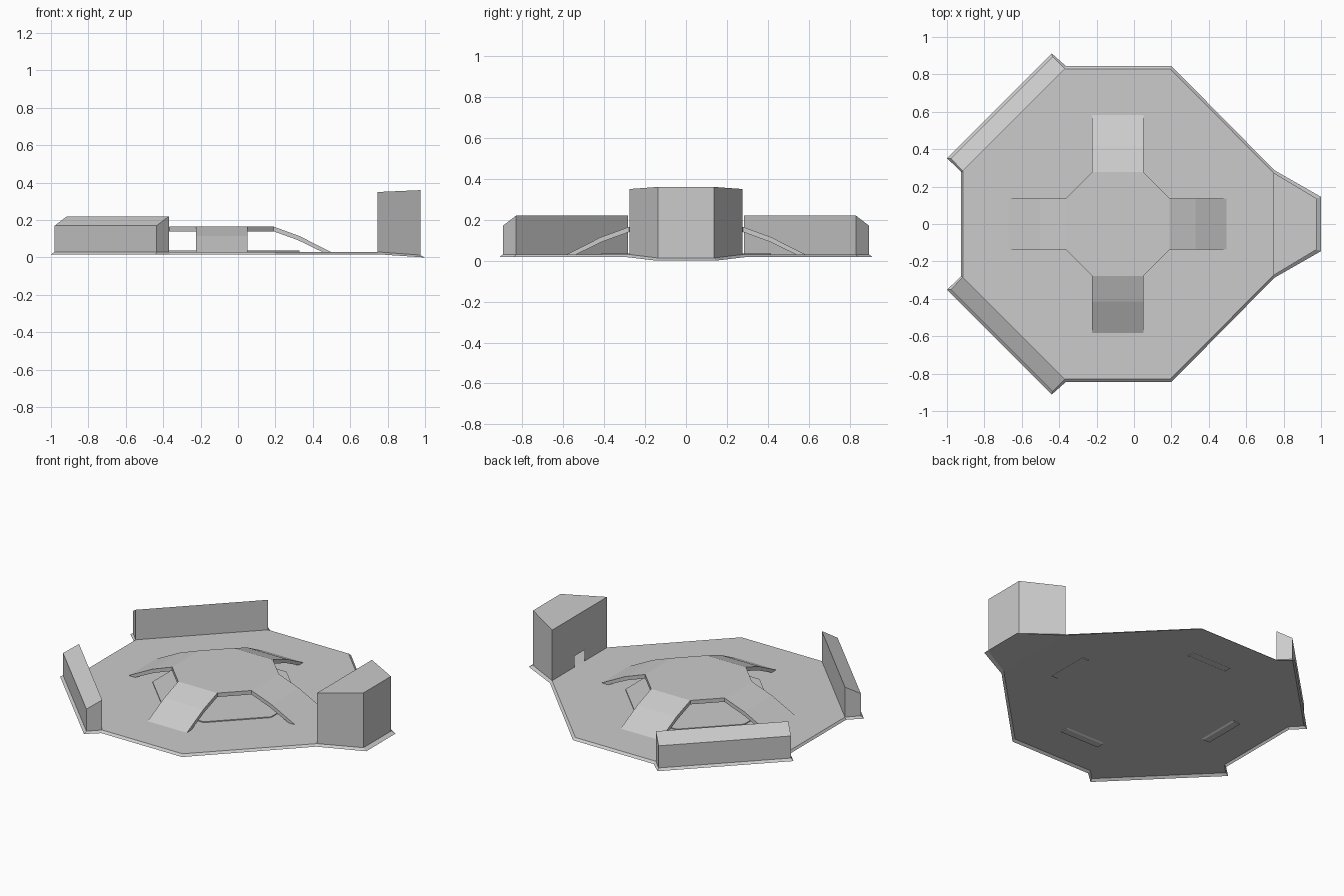
import bpy, bmesh
from math import pi
from mathutils import Matrix, Vector

if "Cube" in bpy.data.objects:
    bpy.data.objects.remove(bpy.data.objects["Cube"])

CX, FLOOR = -0.0875, 0.03


def make(name, polys):
    """Build one flat-shaded object from a list of polygons."""
    bm = bmesh.new()
    for p in polys:
        bm.faces.new([bm.verts.new(v) for v in p])
    bmesh.ops.remove_doubles(bm, verts=bm.verts, dist=0.0005)
    bmesh.ops.recalc_face_normals(bm, faces=bm.faces)
    me = bpy.data.meshes.new(name)
    bm.to_mesh(me)
    bm.free()
    ob = bpy.data.objects.new(name, me)
    bpy.context.collection.objects.link(ob)
    return ob


def band(a, b, closed=True):
    """Quads joining two matching loops of points."""
    n = len(a)
    return [[a[i], a[(i + 1) % n], b[(i + 1) % n], b[i]]
            for i in range(n if closed else n - 1)]


def octagon(r, w, z):
    pts = [(r, -w), (r, w), (w, r), (-w, r), (-r, w), (-r, -w), (-w, -r), (w, -r)]
    return [Vector((CX + x, y, z)) for x, y in pts]


def mirrored(half):
    return half + [(x, -y, z) for x, y, z in reversed(half)]


# Base plate: open-bottomed sheet with a sloping rim and a dipping ramp
top = mirrored([(0.975, 0.137, 0.013), (0.745, 0.275, FLOOR), (0.193, 0.83, FLOOR),
                (-0.37, 0.83, FLOOR), (-0.435, 0.895, FLOOR),
                (-0.98, 0.35, FLOOR), (-0.915, 0.283, FLOOR)])
low = mirrored([(1.0, 0.145, 0.0), (0.75, 0.288, 0.017), (0.2, 0.845, 0.017),
                (-0.365, 0.845, 0.017), (-0.44, 0.912, 0.017),
                (-1.0, 0.352, 0.017), (-0.925, 0.28, 0.017)])
make("base_plate", [top[1:-1], [top[0], top[1], top[-2], top[-1]]] + band(top, low))

# Low octagonal platform under the canopy
a, b = octagon(0.415, 0.137, FLOOR), octagon(0.415, 0.137, 0.036)
make("floor_platform", [b] + band(a, b))

# Canopy: octagonal roof with four bent legs
R, W = 0.2775, 0.137
hi, lo = octagon(R, W, 0.165), octagon(R, W, 0.14)
polys = [hi, lo] + [q for i, q in enumerate(band(lo, hi)) if i % 2]
upper = [(R, 0.165), (R + 0.138, 0.115), (R + 0.315, 0.025)]
lower = [(R, 0.14), (R + 0.13, 0.093), (R + 0.27, 0.025)]
for k in range(4):
    m = Matrix.Translation((CX, 0, 0)) @ Matrix.Rotation(k * pi / 2, 4, 'Z')
    ul, ur = ([m @ Vector((x, s * W, z)) for x, z in upper] for s in (-1, 1))
    ll, lr = ([m @ Vector((x, s * W, z)) for x, z in lower] for s in (-1, 1))
    for p, q in ((ul, ur), (ll, lr), (ul, ll), (ur, lr)):
        polys += band(p, q, False)
    polys.append([ul[-1], ur[-1], lr[-1], ll[-1]])
make("canopy", polys)

# Two diagonal barrier walls with sloping tops
for s, side in ((1, "back"), (-1, "front")):
    def end(inner, outer):
        (ix, iy), (ox, oy) = inner, outer
        return [(ix, s * iy, FLOOR), (ix, s * iy, 0.22),
                (ox, s * oy, 0.17), (ox, s * oy, FLOOR)]
    e1 = end((-0.37, 0.83), (-0.435, 0.895))
    e2 = end((-0.915, 0.283), (-0.98, 0.35))
    make(side + "_barrier_wall", [e1, e2] + band(e1, e2))

# Hollow tower with a small doorway facing the canopy
plan = [(0.745, -0.275, FLOOR, 0.35), (0.975, -0.137, 0.013, 0.36),
        (0.975, 0.137, 0.013, 0.36), (0.745, 0.275, FLOOR, 0.35)]
bot = [(x, y, z) for x, y, z, t in plan]
cap = [(x, y, t) for x, y, z, t in plan]
door = [(0.745, 0.05, FLOOR), (0.745, 0.05, 0.1), (0.745, -0.05, 0.1), (0.745, -0.05, FLOOR)]
make("tower", [cap] + band(bot, cap, False) + [[cap[0], cap[3], bot[3]] + door + [bot[0]]])
